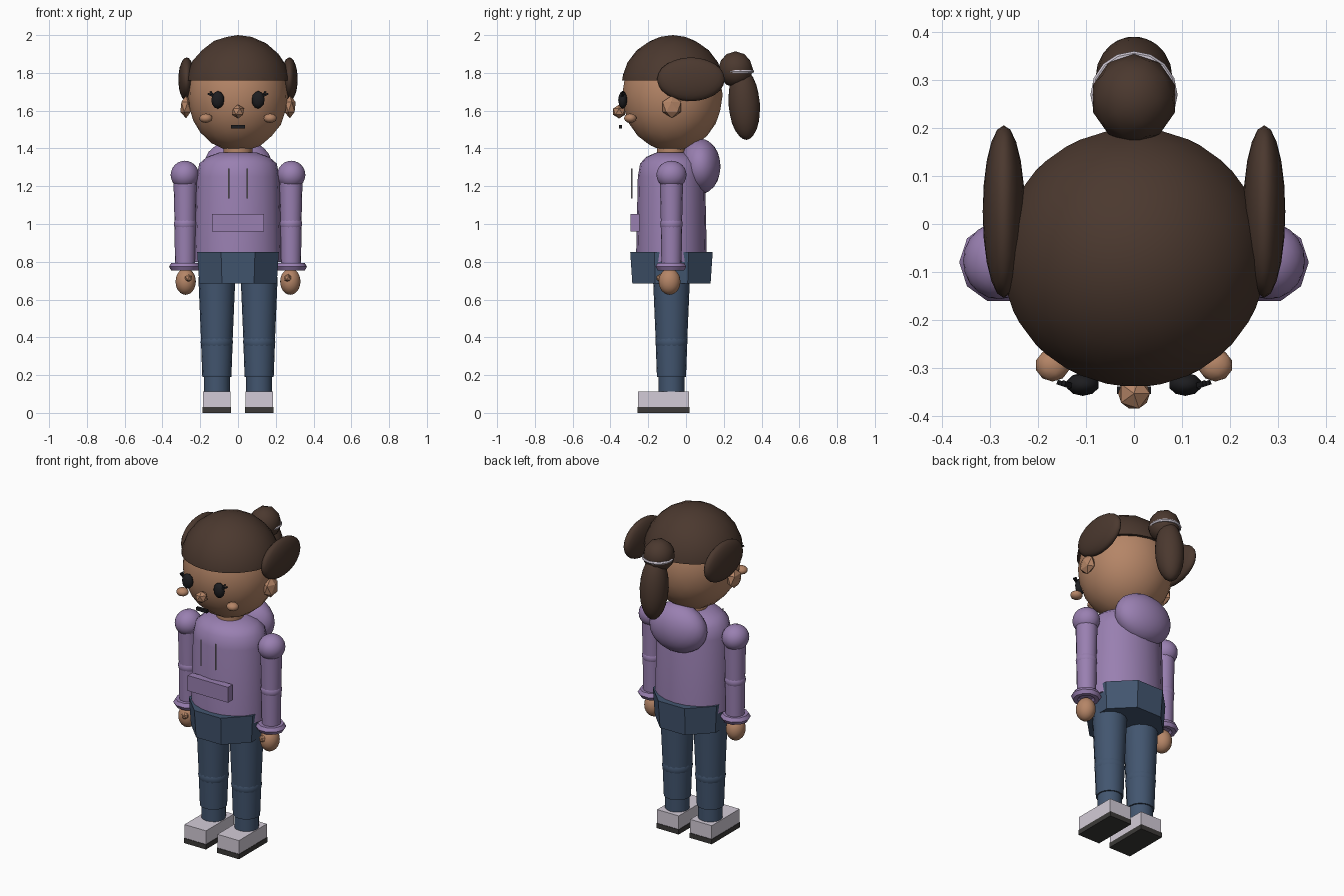
import bpy, bmesh, math
from mathutils import Matrix, Vector, Euler

cube = bpy.data.objects.get("Cube")
if cube:
    bpy.data.objects.remove(cube, do_unlink=True)


def material(name, r, g, b):
    m = bpy.data.materials.new(name)
    m.use_nodes = True
    m.diffuse_color = (r, g, b, 1)
    bsdf = next(n for n in m.node_tree.nodes if n.type == 'BSDF_PRINCIPLED')
    bsdf.inputs["Base Color"].default_value = (r, g, b, 1)
    bsdf.inputs["Roughness"].default_value = 0.8
    return m


SKIN = material("skin", 0.46, 0.235, 0.135)
HAIR = material("dark brown hair", 0.07, 0.04, 0.028)
PURPLE = material("purple cloth", 0.32, 0.215, 0.44)
DENIM = material("denim blue", 0.055, 0.092, 0.16)
WHITE = material("shoe white", 0.65, 0.6, 0.68)
SOLE = material("sole grey", 0.045, 0.042, 0.04)
BLACK = material("black", 0.012, 0.012, 0.014)
CORD = material("cord grey", 0.4, 0.37, 0.4)

AXIS_Y = -0.077  # depth of the body's centre line


def finish(name, bm, mat, smooth=40):
    bmesh.ops.recalc_face_normals(bm, faces=bm.faces)
    mesh = bpy.data.meshes.new(name)
    bm.to_mesh(mesh)
    bm.free()
    mesh.materials.append(mat)
    ob = bpy.data.objects.new(name, mesh)
    bpy.context.collection.objects.link(ob)
    if smooth:
        bpy.ops.object.select_all(action='DESELECT')
        ob.select_set(True)
        bpy.context.view_layer.objects.active = ob
        bpy.ops.object.shade_smooth_by_angle(angle=math.radians(smooth))
    return ob


def place(center, size, rot):
    rot = Euler([math.radians(a) for a in rot]).to_matrix().to_4x4()
    return Matrix.Translation(center) @ rot @ Matrix.Diagonal((*size, 1))


def ball(name, mat, center, radii, rot=(0, 0, 0), detail=3, smooth=40, cut=None):
    bm = bmesh.new()
    bmesh.ops.create_icosphere(bm, subdivisions=detail, radius=1,
                               matrix=place(center, radii, rot))
    if cut is not None:  # keep only what lies above the cut height
        bmesh.ops.bisect_plane(bm, geom=bm.verts[:] + bm.edges[:] + bm.faces[:],
                               plane_co=(0, 0, cut), plane_no=(0, 0, 1), clear_inner=True)
        bmesh.ops.holes_fill(bm, edges=[e for e in bm.edges if e.is_boundary])
    return finish(name, bm, mat, smooth)


def box(name, mat, center, size, rot=(0, 0, 0)):
    bm = bmesh.new()
    bmesh.ops.create_cube(bm, size=1, matrix=place(center, size, rot))
    return finish(name, bm, mat, 0)


def lathe(name, mat, x, profile, sides=16, depth=1.0, turn=0.0, smooth=40):
    """Stack of rings from (height, radius) pairs, capped at both ends."""
    bm = bmesh.new()
    rings = []
    for z, r in profile:
        ring = []
        for i in range(sides):
            a = math.tau * (i + turn) / sides
            ring.append(bm.verts.new((x + r * math.cos(a),
                                      AXIS_Y + r * depth * math.sin(a), z)))
        rings.append(ring)
    for low, high in zip(rings, rings[1:]):
        for i in range(sides):
            j = (i + 1) % sides
            bm.faces.new((low[i], low[j], high[j], high[i]))
    bm.faces.new(rings[0])
    bm.faces.new(rings[-1])
    return finish(name, bm, mat, smooth)


def ring(name, mat, center, major, minor, sides=12, tube=6, smooth=40):
    bm = bmesh.new()
    c = Vector(center)
    grid = []
    for i in range(sides):
        a = math.tau * i / sides
        out = Vector((math.cos(a), math.sin(a), 0))
        grid.append([bm.verts.new(c + out * (major + minor * math.cos(math.tau * k / tube))
                                  + Vector((0, 0, minor * math.sin(math.tau * k / tube))))
                     for k in range(tube)])
    for i in range(sides):
        a, b = grid[i], grid[(i + 1) % sides]
        for k in range(tube):
            n = (k + 1) % tube
            bm.faces.new((a[k], b[k], b[n], a[n]))
    return finish(name, bm, mat, smooth)


# Head and face
ball("head", SKIN, (0, -0.072, 1.683), (0.266, 0.266, 0.3))
ball("nose", SKIN, (0, -0.354, 1.595), (0.037, 0.037, 0.037), detail=1, smooth=0)
box("mouth", BLACK, (0, -0.347, 1.514), (0.072, 0.016, 0.019))
lathe("neck", SKIN, 0, [(1.3, 0.077), (1.5, 0.077)])

# Hair
ball("hair_cap", HAIR, (0, -0.07, 1.71), (0.284, 0.277, 0.29), cut=1.76)
ball("hair_bun", HAIR, (0, 0.262, 1.818), (0.09, 0.093, 0.096), detail=2)
ball("ponytail", HAIR, (0, 0.308, 1.635), (0.08, 0.083, 0.19), rot=(4, 0, 0))
ring("hair_tie", WHITE, (0, 0.27, 1.808), 0.082, 0.009, sides=16)

# Hooded top
lathe("torso", PURPLE, 0, [(0.8, 0.232), (1.25, 0.22), (1.32, 0.205), (1.355, 0.165),
                           (1.378, 0.1)], sides=20, depth=0.81)
ball("hood", PURPLE, (0, 0.075, 1.305), (0.183, 0.108, 0.147))
box("front_pocket", PURPLE, (0, -0.27, 1.007), (0.274, 0.045, 0.094))

# Hips
lathe("hips", DENIM, 0, [(0.685, 0.222), (0.853, 0.234)], sides=8, turn=0.5, depth=1.01,
      smooth=30)

# Mirrored parts: the left side is +x
for side, s in (("left", 1), ("right", -1)):
    ball(f"{side}_eye", BLACK, (s * 0.107, -0.335, 1.657), (0.035, 0.024, 0.047), detail=2)
    for k, tilt in enumerate((25, 50)):
        box(f"{side}_eyelash_{k + 1}", BLACK, (s * (0.145 - 0.008 * k), -0.335, 1.683 + 0.006 * k),
            (0.032, 0.01, 0.009), rot=(0, -s * tilt, s * 18))
    ball(f"{side}_cheek", SKIN, (s * 0.17, -0.295, 1.56), (0.036, 0.034, 0.025), detail=2)
    ball(f"{side}_ear", SKIN, (s * 0.275, -0.075, 1.62), (0.034, 0.058, 0.06),
         detail=1, smooth=0)
    ball(f"{side}_hair_loop", HAIR, (s * 0.272, 0.026, 1.766), (0.044, 0.18, 0.116))
    lathe(f"{side}_drawstring", CORD, s * 0.05, [(1.135, 0.004), (1.295, 0.004)],
          sides=6).location.y = -0.21

    # Arm
    ball(f"{side}_shoulder", PURPLE, (s * 0.282, AXIS_Y, 1.26), (0.075, 0.08, 0.075))
    lathe(f"{side}_upper_arm", PURPLE, s * 0.28, [(1.0, 0.056), (1.25, 0.062)])
    ball(f"{side}_elbow", PURPLE, (s * 0.28, AXIS_Y, 1.0), (0.06, 0.06, 0.05))
    lathe(f"{side}_forearm", PURPLE, s * 0.28, [(0.77, 0.053), (1.0, 0.057)])
    ring(f"{side}_cuff", PURPLE, (s * 0.28, AXIS_Y - 0.003, 0.774), 0.061, 0.024, sides=10)
    ball(f"{side}_hand", SKIN, (s * 0.277, AXIS_Y - 0.01, 0.695), (0.054, 0.058, 0.07))
    ball(f"{side}_thumb", SKIN, (s * 0.263, -0.137, 0.714), (0.022, 0.022, 0.022),
         detail=1, smooth=0)

    # Leg and shoe
    x = s * 0.112
    lathe(f"{side}_thigh", DENIM, x, [(0.37, 0.083), (0.72, 0.098)])
    ball(f"{side}_knee", DENIM, (x, AXIS_Y, 0.375), (0.086, 0.086, 0.07))
    lathe(f"{side}_shin", DENIM, x, [(0.19, 0.077), (0.38, 0.084)])
    lathe(f"{side}_ankle", DENIM, x, [(0.1, 0.069), (0.2, 0.069)])
    box(f"{side}_shoe", WHITE, (x, -0.12, 0.071), (0.146, 0.27, 0.083))
    box(f"{side}_sole", SOLE, (x, -0.12, 0.015), (0.15, 0.276, 0.03))
